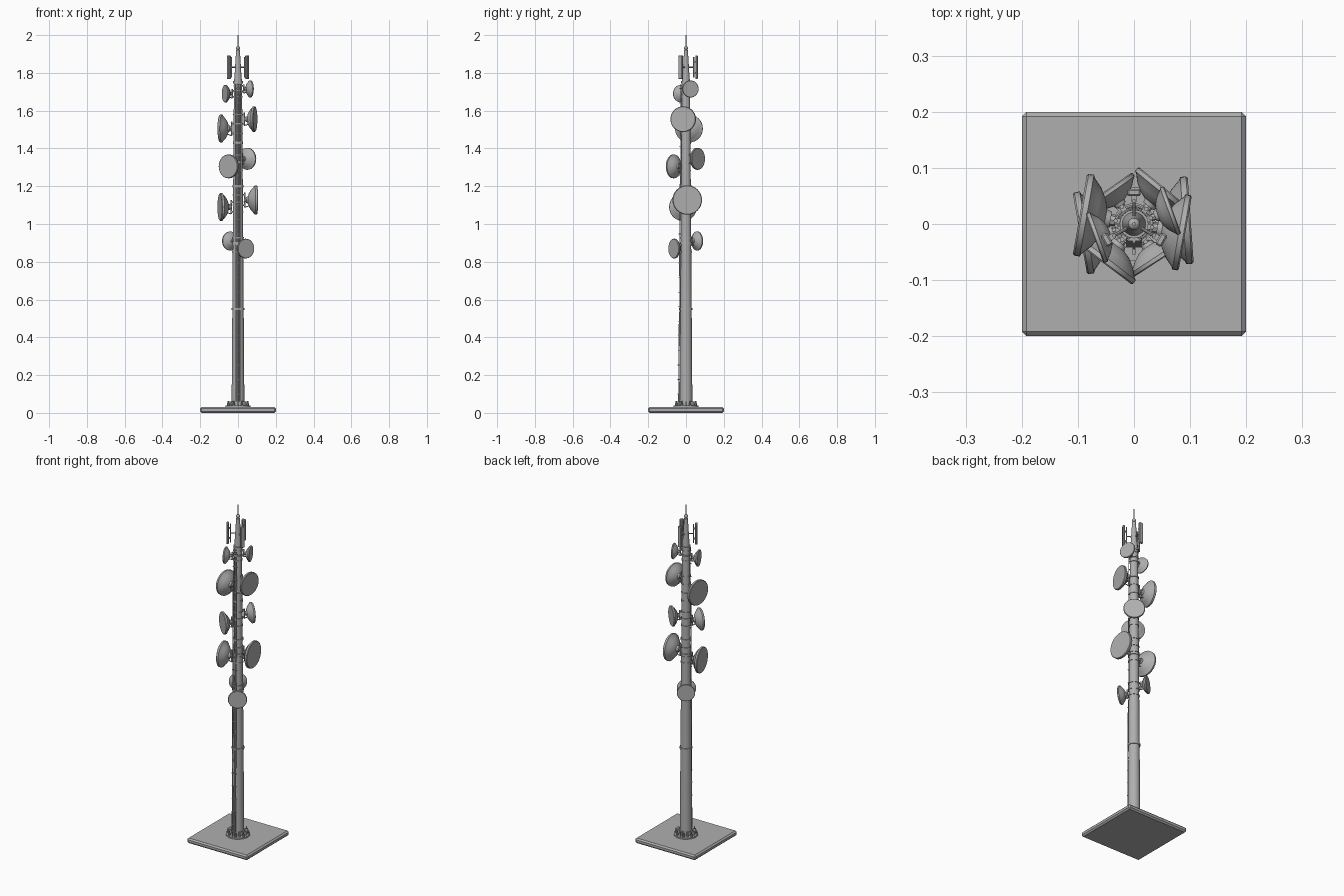
import bpy, bmesh, math
from mathutils import Matrix, Vector

if "Cube" in bpy.data.objects:
    bpy.data.objects.remove(bpy.data.objects["Cube"])

steel = bpy.data.materials.new("grey_steel")
steel.use_nodes = True
GREY = (0.43, 0.43, 0.43, 1)
steel.diffuse_color = GREY
steel.node_tree.nodes["Principled BSDF"].inputs["Base Color"].default_value = GREY


def finish(name, bm, smooth=True):
    bmesh.ops.recalc_face_normals(bm, faces=bm.faces)
    mesh = bpy.data.meshes.new(name)
    bm.to_mesh(mesh)
    bm.free()
    mesh.materials.append(steel)
    obj = bpy.data.objects.new(name, mesh)
    bpy.context.collection.objects.link(obj)
    if smooth:
        bpy.ops.object.select_all(action='DESELECT')
        obj.select_set(True)
        bpy.context.view_layer.objects.active = obj
        bpy.ops.object.shade_smooth_by_angle(angle=math.radians(35))
    return obj


def lathe(bm, profile, matrix=Matrix(), segs=32):
    """Turn (radius, height) points around local z, capping both ends."""
    rings = [[bm.verts.new(matrix @ Vector((r * math.cos(math.tau * i / segs),
                                            r * math.sin(math.tau * i / segs), h)))
              for i in range(segs)] for r, h in profile]
    for a, b in zip(rings, rings[1:]):
        for i in range(segs):
            j = (i + 1) % segs
            bm.faces.new((a[i], a[j], b[j], b[i]))
    bm.faces.new(rings[0])
    bm.faces.new(rings[-1])


def rod(bm, a, b, radius, segs=8):
    a, b = Vector(a), Vector(b)
    turn = (b - a).to_track_quat('Z', 'Y').to_matrix().to_4x4()
    lathe(bm, [(radius, 0), (radius, (b - a).length)], Matrix.Translation(a) @ turn, segs)


def box(bm, centre, size, turn=Matrix()):
    m = turn @ Matrix.Translation(centre) @ Matrix.Diagonal((*size, 1))
    bmesh.ops.create_cube(bm, size=1, matrix=m)


def spin(degrees):
    return Matrix.Rotation(math.radians(degrees), 4, 'Z')


def pole_radius(z):
    return 0.034 - 0.0125 * z / 1.75


# Foundation slab with bevelled edges
bm = bmesh.new()
box(bm, (0, 0, 0.015), (0.4, 0.4, 0.03))
bmesh.ops.bevel(bm, geom=bm.edges[:], offset=0.008, segments=1, affect='EDGES')
finish("foundation_slab", bm, False)

# Foot flange with gussets and anchor bolts
bm = bmesh.new()
lathe(bm, [(0.066, 0.03), (0.066, 0.038), (0.037, 0.038), (0.037, 0.06), (0.03, 0.06)])
for i in range(8):
    box(bm, (0.043, 0, 0.048), (0.022, 0.006, 0.026), spin(45 * i))
    lathe(bm, [(0.006, 0.036), (0.006, 0.052), (0.003, 0.052), (0.003, 0.063)],
          spin(45 * i + 22.5) @ Matrix.Translation((0.056, 0, 0)), 6)
finish("foot_flange", bm)

# Tapered mast with a pointed head
bm = bmesh.new()
lathe(bm, [(0.034, 0.03), (pole_radius(0.55), 0.55), (pole_radius(1.15), 1.15),
           (pole_radius(1.75), 1.75), (0.018, 1.79), (0.01, 1.92), (0.006, 1.925)])
finish("mast", bm)

# Collars at section joints
bm = bmesh.new()
for z in (0.55, 0.9, 1.2, 1.43, 1.75):
    r = pole_radius(z)
    lathe(bm, [(r, z - 0.006), (r + 0.004, z - 0.006), (r + 0.004, z + 0.006), (r, z + 0.006)])
finish("mast_collars", bm)

# Ball and lightning rod
bm = bmesh.new()
bmesh.ops.create_uvsphere(bm, u_segments=16, v_segments=10, radius=0.011,
                          matrix=Matrix.Translation((0, 0, 1.932)))
rod(bm, (0, 0, 1.93), (0, 0, 2.0), 0.0035)
finish("lightning_rod", bm)

# Climbing ladder and feeder cables up the front
bm = bmesh.new()
low, high = 0.06, 1.74


def front(x, z, gap):
    return (x, -pole_radius(z) - gap, z)


for x in (-0.012, 0.012):
    rod(bm, front(x, low, 0.006), front(x, high, 0.006), 0.002, 6)
for x in (-0.005, 0, 0.005):
    rod(bm, front(x, low, 0.001), front(x, high, 0.001), 0.0022, 6)
for i in range(22):
    z = 0.1 + i * 0.077
    box(bm, front(0, z, 0.006), (0.028, 0.005, 0.004))
    box(bm, front(0, z, 0.001), (0.006, 0.022, 0.004))
finish("ladder_and_cables", bm)


# Dish with a flat face, shallow drum rim and bowl back, on a clamped bracket
def dish(name, z, angle, r):
    bm = bmesh.new()
    reach = 0.035 + 0.85 * r
    place = spin(angle) @ Matrix.Translation((reach, 0, z)) @ Matrix.Rotation(math.pi / 2, 4, 'Y')
    lathe(bm, [(0.96 * r, 0), (r, -0.04 * r), (r, -0.17 * r), (0.93 * r, -0.2 * r),
               (0.72 * r, -0.4 * r), (0.45 * r, -0.56 * r), (0.24 * r, -0.62 * r),
               (0.2 * r, -0.75 * r)], place)
    finish(name, bm)

    bm = bmesh.new()
    turn = spin(angle)
    p = pole_radius(z)
    pipe = p + 0.01
    half = 0.5 * r
    rod(bm, turn @ Vector((pipe, 0, z - half)), turn @ Vector((pipe, 0, z + half)), 0.004)
    rod(bm, turn @ Vector((pipe, 0, z)), turn @ Vector((reach - 0.6 * r, 0, z)), 0.14 * r)
    rod(bm, turn @ Vector((pipe, 0, z - half)),
        turn @ Vector((reach - 0.4 * r, 0, z - 0.35 * r)), 0.0025)
    for h in (z - 0.35 * r, z + 0.35 * r):
        lathe(bm, [(p, h - 0.003), (p + 0.003, h - 0.003), (p + 0.003, h + 0.003), (p, h + 0.003)])
        box(bm, (p + 0.004, 0, h), (0.016, 0.01, 0.008), turn)
    finish(name + "_bracket", bm)


dishes = [(0.87, -57, 0.052), (0.91, 125, 0.050), (1.09, 190, 0.074), (1.127, 4, 0.078),
          (1.305, 233, 0.063), (1.345, 51, 0.058), (1.505, 170, 0.074), (1.555, -10, 0.068),
          (1.69, 200, 0.047), (1.715, 20, 0.045)]
for n, (z, angle, r) in enumerate(dishes, 1):
    dish(f"dish_{n}", z, angle, r)

# Three sector panels around the head
for n, angle in enumerate((90, 210, 330), 1):
    bm = bmesh.new()
    turn = spin(angle)
    box(bm, (0.056, 0, 1.83), (0.013, 0.024, 0.125), turn)
    bmesh.ops.bevel(bm, geom=bm.edges[:], offset=0.003, segments=1, affect='EDGES')
    rod(bm, turn @ Vector((0.041, 0, 1.775)), turn @ Vector((0.041, 0, 1.885)), 0.0035)
    for z in (1.8, 1.86):
        box(bm, (0.047, 0, z), (0.014, 0.01, 0.008), turn)
    rod(bm, turn @ Vector((0.01, 0, 1.83)), turn @ Vector((0.041, 0, 1.83)), 0.003)
    finish(f"sector_panel_{n}", bm)
